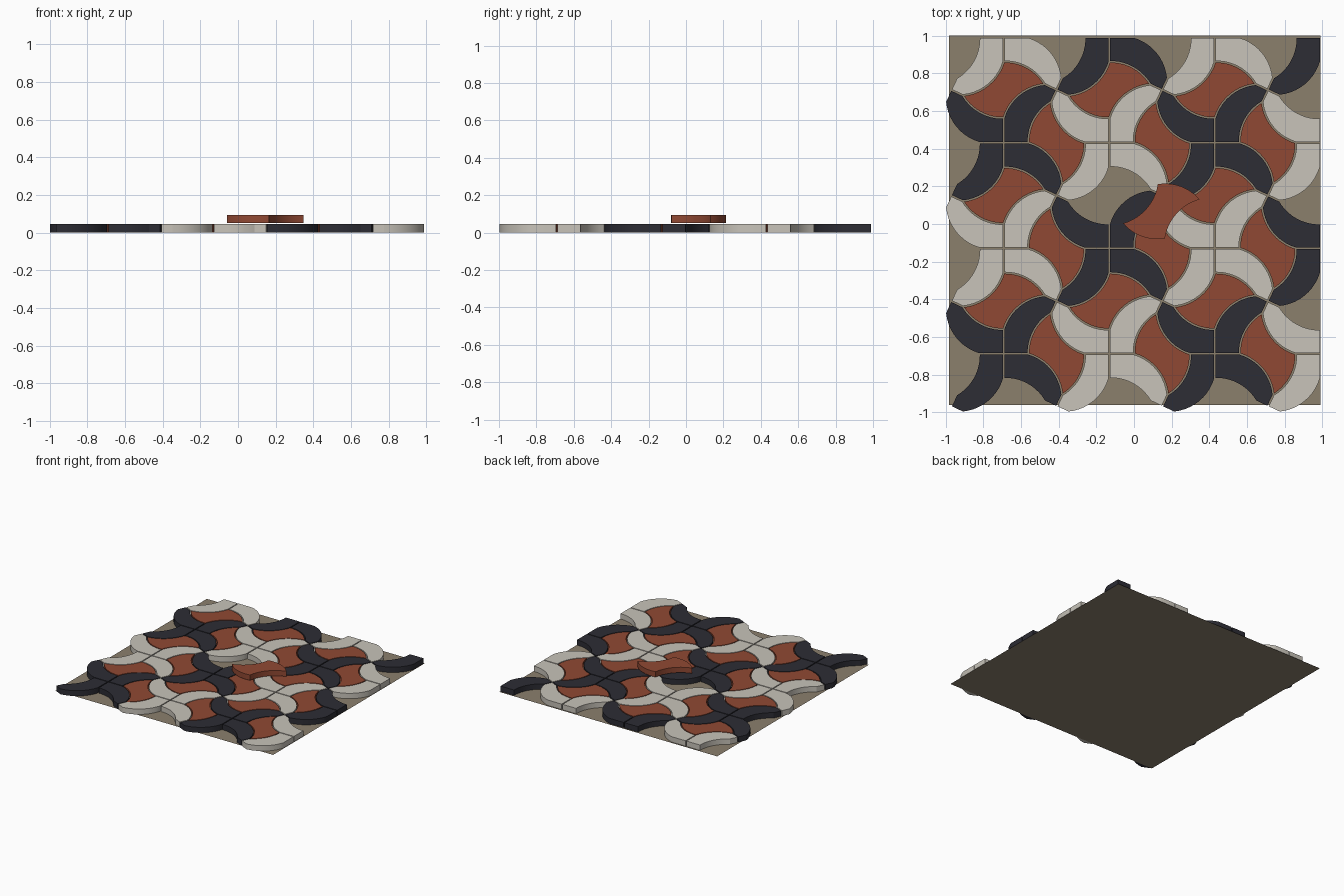
import bpy, bmesh, math
from mathutils import Vector, Matrix

if "Cube" in bpy.data.objects:
    bpy.data.objects.remove(bpy.data.objects["Cube"])

PITCH = 0.561            # distance between neighbouring tile crosses
HALF = PITCH / 2
X0, Y0 = -0.692, -0.690  # lower left cross
ARM = 0.131              # straight edge length at a cross
TIP = 0.070              # edge length at a pinwheel centre
TWIST = math.radians(-25)
GAP = 0.004              # half of the joint width
BOTTOM, TOP = 0.001, 0.045


def material(name, color):
    m = bpy.data.materials.new(name)
    m.diffuse_color = (*color, 1)
    m.use_nodes = True
    m.node_tree.nodes["Principled BSDF"].inputs["Base Color"].default_value = m.diffuse_color
    return m


terracotta = material("terracotta", (0.28, 0.066, 0.033))
charcoal = material("charcoal", (0.026, 0.026, 0.035))
ivory = material("ivory", (0.58, 0.55, 0.49))
mortar = material("mortar", (0.26, 0.215, 0.152))


def arc(a, b, sagitta, steps=10):
    """Points from a up to but excluding b, bulging to the right of travel."""
    d = b - a
    n = Vector((d.y, -d.x)).normalized()
    half = 2 * math.atan(2 * sagitta / d.length)
    radius = d.length / (2 * math.sin(half))
    center = (a + b) / 2 - n * (radius * math.cos(half))
    base = math.atan2(n.y, n.x)
    pts = []
    for i in range(steps):
        t = base - half + 2 * half * i / steps
        pts.append(center + radius * Vector((math.cos(t), math.sin(t))))
    return pts


def inset(pts, dist):
    """Shrink a counter-clockwise outline to leave a joint."""
    out = []
    for i, p in enumerate(pts):
        d1 = (p - pts[i - 1]).normalized()
        d2 = (pts[(i + 1) % len(pts)] - p).normalized()
        n1, n2 = Vector((-d1.y, d1.x)), Vector((-d2.y, d2.x))
        out.append(p + (n1 + n2) * (dist / (1 + n1.dot(n2))))
    return out


def tile_mesh(name, pts, mat):
    bm = bmesh.new()
    lower = [bm.verts.new((p.x, p.y, BOTTOM)) for p in pts]
    upper = [bm.verts.new((p.x, p.y, TOP)) for p in pts]
    bm.faces.new(upper)
    bm.faces.new(lower[::-1])
    for i in range(len(pts)):
        j = (i + 1) % len(pts)
        bm.faces.new((lower[i], lower[j], upper[j], upper[i]))
    me = bpy.data.meshes.new(name)
    bm.to_mesh(me)
    bm.free()
    me.materials.append(mat)
    me.shade_smooth()
    me.set_sharp_from_angle(angle=math.radians(30))
    return me


def place(name, mesh, x, y, angle=0.0, z=0.0):
    ob = bpy.data.objects.new(name, mesh)
    ob.location = (x, y, z)
    ob.rotation_euler.z = angle
    bpy.context.collection.objects.link(ob)


# Horn tile: the upper right quarter of a cross, reaching a pinwheel centre
hub = Vector((HALF, HALF))
spoke = Matrix.Rotation(TWIST, 2) @ Vector((TIP, 0))
low_tip = hub + Vector((spoke.y, -spoke.x))
high_tip = hub - spoke
right_end, up_end = Vector((ARM, 0)), Vector((0, ARM))
# bulges outward on the upper side, hollow on the lower side
hollow = arc(low_tip, right_end, 0.034)
lower_edge = [right_end] + hollow[:0:-1] + [low_tip]
horn = [Vector((0, 0))] + lower_edge + [hub] + arc(high_tip, up_end, 0.043) + [up_end]
horn = inset(horn, GAP)
horn_meshes = (tile_mesh("charcoal_horn_tile", horn, charcoal),
               tile_mesh("ivory_horn_tile", horn, ivory))

# Blade tile: fills the space between two crosses
top = Vector((0, HALF - ARM))
tip = Vector((HALF, 0)) - spoke
swell = arc(tip, top, 0.034)
dip = arc(tip, -top, 0.043)
half_blade = [-top] + dip[:0:-1] + swell
blade = inset(half_blade + [-p for p in half_blade], GAP)
blade_mesh = tile_mesh("blade_tile", blade, terracotta)

# Lay out the floor
for i in range(4):
    for j in range(4):
        x, y = X0 + PITCH * i, Y0 + PITCH * j
        for q in range(4):
            goes_right, goes_up = q in (0, 3), q in (0, 1)
            if (i == 3 and goes_right) or (j == 3 and goes_up):
                continue
            place("horn_tile", horn_meshes[(i + j) % 2], x, y, q * math.pi / 2)
        if i < 3 and j < 3:
            if (i, j) != (1, 1):     # one blade is lifted out
                place("upright_blade_tile", blade_mesh, x, y + HALF)
            place("level_blade_tile", blade_mesh, x + HALF, y, math.pi / 2)

# Loose blade resting on top of the floor
place("loose_blade_tile", blade_mesh, 0.145, 0.067, math.radians(8.5), 0.05)

# Mortar bed
bm = bmesh.new()
bm.faces.new([bm.verts.new((x, y, 0)) for x, y in
              ((-0.982, -0.962), (0.991, -0.962), (0.991, 1.0), (-0.982, 1.0))])
bed = bpy.data.meshes.new("mortar_bed")
bm.to_mesh(bed)
bm.free()
bed.materials.append(mortar)
place("mortar_bed", bed, 0, 0)
